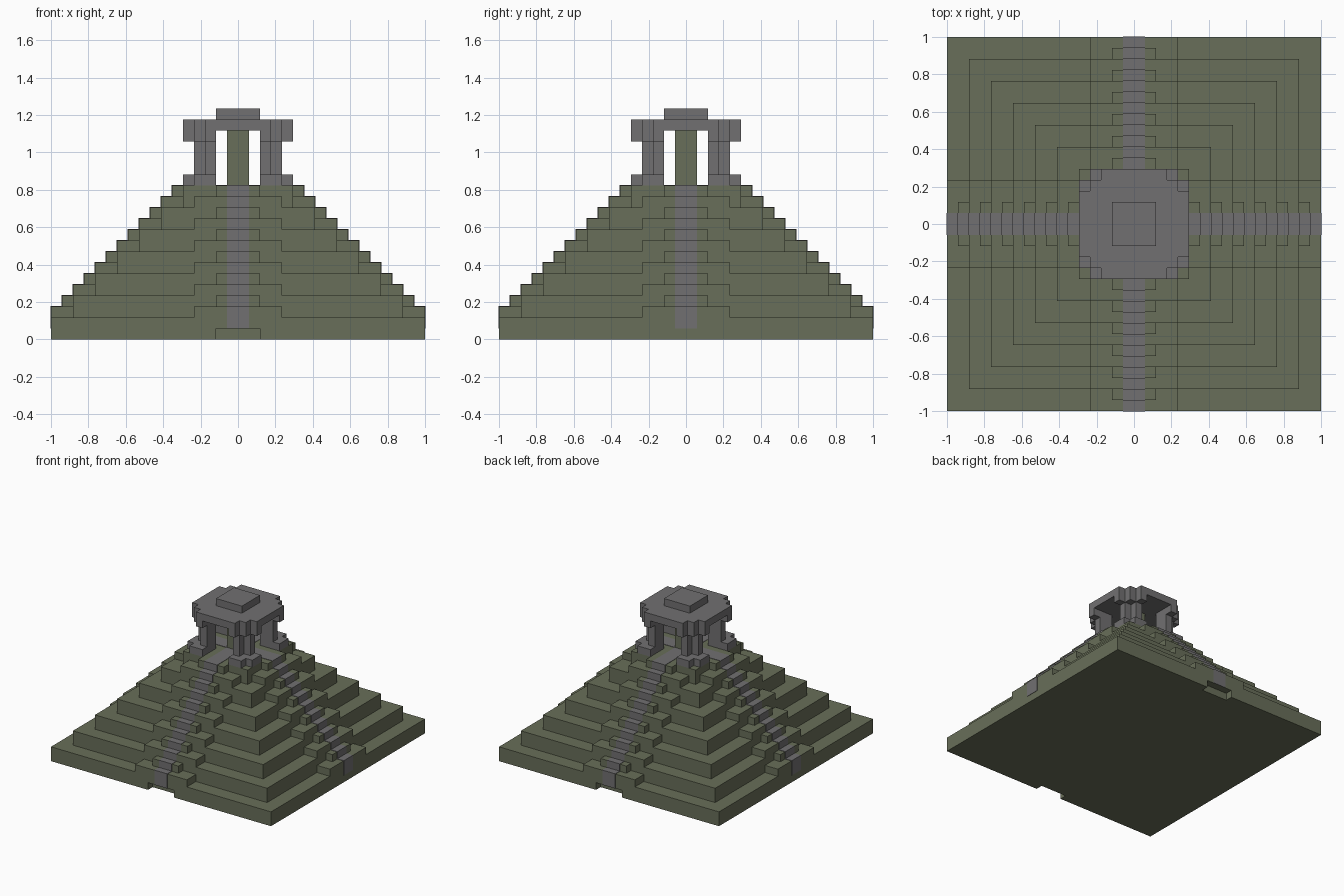
import bpy, bmesh
from math import pi
from mathutils import Matrix

old = bpy.data.objects.get("Cube")
if old:
    bpy.data.objects.remove(old, do_unlink=True)

U = 2 / 34        # block size
SKIN = 0.003      # thickness of the stair runner


def material(name, color):
    m = bpy.data.materials.new(name)
    m.use_nodes = True
    m.diffuse_color = color
    m.node_tree.nodes["Principled BSDF"].inputs["Base Color"].default_value = color
    return m


green = material("mossy_green", (0.14, 0.158, 0.1, 1))
gray = material("stone_gray", (0.165, 0.162, 0.165, 1))


def prism(bm, plan, low, high):
    """Extrude a plan outline, given in blocks, between two heights."""
    face = bm.faces.new([bm.verts.new((x * U, y * U, low * U)) for x, y in plan])
    top = bmesh.ops.extrude_face_region(bm, geom=[face])["geom"]
    verts = [v for v in top if isinstance(v, bmesh.types.BMVert)]
    bmesh.ops.translate(bm, verts=verts, vec=(0, 0, (high - low) * U))


def rect(x0, x1, y0, y1):
    return [(x0, y0), (x1, y0), (x1, y1), (x0, y1)]


def square(h):
    return rect(-h, h, -h, h)


def build(name, parts, mat, turn=0):
    """Make one object from a list of (plan, low, high) prisms."""
    bm = bmesh.new()
    for plan, low, high in parts:
        prism(bm, plan, low, high)
    bmesh.ops.recalc_face_normals(bm, faces=bm.faces[:])
    bm.transform(Matrix.Rotation(turn * pi / 2, 4, "Z"))
    mesh = bpy.data.meshes.new(name)
    bm.to_mesh(mesh)
    bm.free()
    mesh.materials.append(mat)
    ob = bpy.data.objects.new(name, mesh)
    bpy.context.collection.objects.link(ob)
    return ob


# Pyramid terraces, each two blocks high
terraces = [build(f"terrace_{i + 1}", [(square(17 - 2 * i), 2 * i, 2 * i + 2)], green)
            for i in range(7)]

# Low recess under the front and back stairs
cutter = build("recess_cutter", [(rect(-2, 2, s * 17 - 1, s * 17 + 1), -1, 1)
                                 for s in (-1, 1)], green)
cutter.hide_render = True
cut = terraces[0].modifiers.new("recess", "BOOLEAN")
cut.operation = "DIFFERENCE"
cut.solver = "EXACT"
cut.object = cutter
bpy.context.view_layer.objects.active = terraces[0]
bpy.ops.object.modifier_apply(modifier="recess")
bpy.data.objects.remove(cutter, do_unlink=True)

# Four stairways: wide step, narrow step, and the gray runner over them
sides = ["front", "left", "back", "right"]
e = SKIN / U
for turn, side in enumerate(sides):
    steps = []
    for i in range(6):
        edge, z = 17 - 2 * i, 2 + 2 * i
        steps.append((rect(-4, 4, -edge, 2 - edge), z, z + 1))
        steps.append((rect(-2, 2, 1 - edge, 2 - edge), z + 1, z + 2))
    build(f"{side}_stairs", steps, green, turn)

    runner = []
    for k in range(17, 5, -1):
        low = 1 if k == 17 else 19 - k
        inner = -1 if k == 6 else 1 - k
        runner.append((rect(-1, 1, -k - e, inner), low, 20 - k + e))
    build(f"{side}_stair_runner", runner, gray, turn)

# Temple corners: foot, angled column and stepped capital
foot = [(2, 2), (5, 2), (5, 4), (4, 4), (4, 5), (2, 5)]
shaft = [(2, 2), (4, 2), (4, 3), (3, 3), (3, 4), (2, 4)]
outer = [(5, 3), (4, 3), (4, 4), (3, 4), (3, 5)]
capital = [(2, 2), (5, 2)] + outer + [(2, 5)]
for turn in range(4):
    build(f"column_foot_{turn + 1}", [(foot, 14, 15)], gray, turn)
    build(f"column_{turn + 1}", [(shaft, 15, 18)], gray, turn)
    build(f"column_capital_{turn + 1}", [(capital, 18, 19)], gray, turn)

# Roof slab with stepped corners, turned from one corner outline
slab, corner = [], outer
for turn in range(4):
    slab += corner
    corner = [(-y, x) for x, y in corner]
build("roof_slab", [(slab, 19, 20)], gray)
build("roof_cap", [(square(2), 20, 21)], gray)

# Pillar in the middle of the temple
build("inner_pillar", [(square(1), 14, 19)], green)
